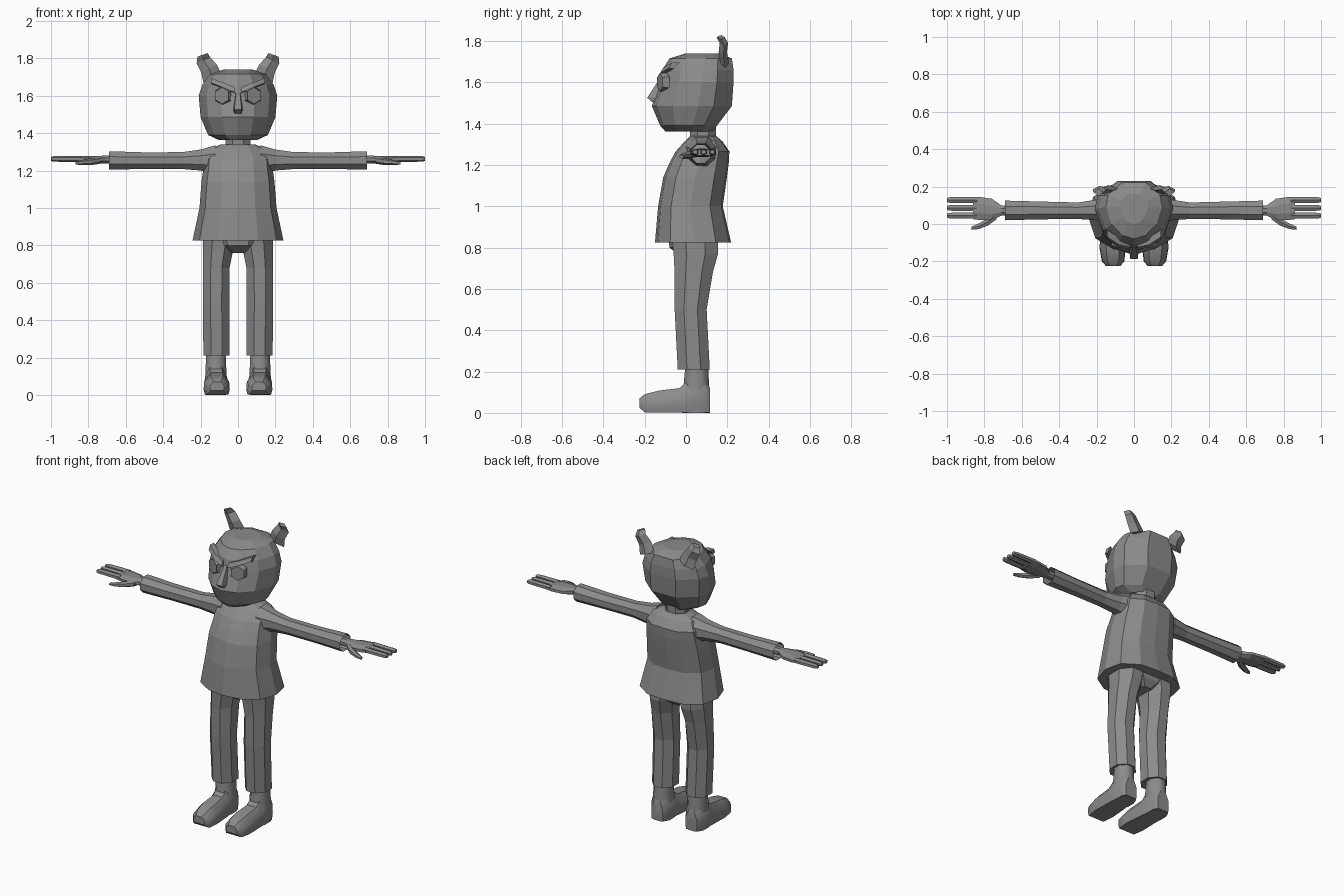
import bpy, bmesh, math
from mathutils import Vector, Matrix

if "Cube" in bpy.data.objects:
    bpy.data.objects.remove(bpy.data.objects["Cube"])

grey = bpy.data.materials.new("plain grey")
grey.diffuse_color = (0.26, 0.26, 0.26, 1)
grey.use_nodes = True
grey.node_tree.nodes["Principled BSDF"].inputs["Base Color"].default_value = grey.diffuse_color


def finish(name, bm, angle=0):
    bmesh.ops.recalc_face_normals(bm, faces=bm.faces)
    mesh = bpy.data.meshes.new(name)
    bm.to_mesh(mesh)
    bm.free()
    ob = bpy.data.objects.new(name, mesh)
    bpy.context.collection.objects.link(ob)
    mesh.materials.append(grey)
    if angle:
        bpy.ops.object.select_all(action='DESELECT')
        ob.select_set(True)
        bpy.context.view_layer.objects.active = ob
        bpy.ops.object.shade_smooth_by_angle(angle=math.radians(angle))
    return ob


def loft(name, rings, caps=(True, True), side=1, angle=0):
    """Skin a list of equal-length rings; side=-1 mirrors across x."""
    bm = bmesh.new()
    vs = [[bm.verts.new((p[0] * side, p[1], p[2])) for p in r] for r in rings]
    n = len(vs[0])
    for a, b in zip(vs, vs[1:]):
        for i in range(n):
            j = (i + 1) % n
            bm.faces.new((a[i], a[j], b[j], b[i]))
    if caps[0]:
        bm.faces.new(vs[0])
    if caps[1]:
        bm.faces.new(vs[-1])
    return finish(name, bm, angle)


def template_ring(half, z, w, yf, yb, cx=0):
    """Mirror a unit half outline and fit it to width w and depth yf..yb."""
    full = half + [(-x, y) for x, y in reversed(half) if x > 0]
    return [(cx + x * w, (yf + yb) / 2 + y * (yb - yf) / 2, z) for x, y in full]


def x_ring(x, y0, y1, z0, z1, n=8):
    """Polygon section across an arm-like part."""
    k = 1 / math.cos(math.pi / n)
    return [(x, (y0 + y1) / 2 + k * (y1 - y0) / 2 * math.cos(math.tau * (i + .5) / n),
             (z0 + z1) / 2 + k * (z1 - z0) / 2 * math.sin(math.tau * (i + .5) / n))
            for i in range(n)]


BODY = [(0, -1), (.45, -.92), (.85, -.6), (1, 0), (.9, .6), (.5, .95), (0, 1)]
HEAD = [(0, -1), (.42, -.87), (.8, -.48), (1, .15), (.93, .55), (.42, 1), (0, 1)]
OCT = [(.42, -1), (1, -.42), (1, .42), (.42, 1)]

# Tunic: z, half width, front, back
loft("tunic", [template_ring(BODY, *r) for r in (
    (.825, .243, -.15, .218), (1.0, .206, -.135, .178), (1.14, .195, -.11, .198),
    (1.21, .185, -.08, .207), (1.265, .18, -.05, .21), (1.315, .15, -.005, .175),
    (1.34, .09, .02, .145))])

# Neck
loft("neck", [template_ring(OCT, z, .068, .02, .145) for z in (1.32, 1.4)])

# Head
loft("head", [template_ring(HEAD, *r) for r in (
    (1.362, .1, -.1, .13), (1.39, .16, -.125, .15), (1.485, .2, -.165, .222),
    (1.6, .21, -.125, .23), (1.66, .19, -.115, .23), (1.715, .15, -.08, .222),
    (1.74, .075, .0, .16))])

# Nose: wedge with an overhanging tip
loft("nose", [[(-w, yb, z), (-w * .7, yf, z), (w * .7, yf, z), (w, yb, z)] for z, w, yf, yb in (
    (1.505, .024, -.165, -.12), (1.525, .028, -.188, -.12), (1.625, .014, -.122, -.09))])

# Pelvis joining the legs under the tunic
loft("pelvis", [template_ring(OCT, *r) for r in (
    (.76, .05, -.03, .12), (.8, .13, -.08, .15), (.9, .185, -.09, .16))])

for s, tag in ((1, "right"), (-1, "left")):
    # Eye: six-sided dome turned to follow the face
    bm = bmesh.new()
    turn = Matrix.Rotation(math.radians(22 * s), 4, 'Z') @ Matrix.Rotation(math.pi / 2, 4, 'X')
    bmesh.ops.create_cone(bm, cap_ends=True, segments=6, radius1=.056, radius2=.044, depth=.03,
                          matrix=Matrix.Translation((.08 * s, -.113, 1.6)) @ turn)
    front = max((f for f in bm.faces), key=lambda f: -f.calc_center_median().y)
    bmesh.ops.inset_individual(bm, faces=[front], thickness=.006, depth=-.008)
    finish(tag + "_eye", bm)

    # Brow: slanted bar, low towards the nose
    loft(tag + "_brow", [[(x, y, z), (x, y - .022, z + .004), (x, y - .008, z + .03), (x, y + .03, z + .03)]
                         for x, y, z in ((.02, -.115, 1.615), (.08, -.103, 1.64), (.145, -.06, 1.665))], side=s)

    # Ear: flat horn, leaning out and hooked at the tip
    loft(tag + "_ear", [[(x - w, y, z - t), (x, y - .022, z), (x + w, y, z + t), (x, y + .018, z)]
                        for x, y, z, w, t in ((.135, .19, 1.69, .05, -.02), (.155, .18, 1.745, .042, -.02),
                                              (.185, .185, 1.79, .036, -.016), (.19, .17, 1.818, .027, -.01))],
         side=s)

    # Sleeve: open at the cuff
    loft(tag + "_sleeve", [x_ring(*r) for r in (
        (.12, .0, .155, 1.18, 1.335), (.2, .02, .13, 1.2, 1.312), (.3, .027, .115, 1.208, 1.298),
        (.5, .025, .12, 1.208, 1.297), (.69, .02, .125, 1.205, 1.303))], caps=(True, False), side=s)

    # Hand: wrist and palm, then three fingers and a thumb
    loft(tag + "_hand", [x_ring(*r) for r in (
        (.64, .045, .1, 1.237, 1.28), (.71, .045, .1, 1.238, 1.28), (.76, .02, .135, 1.238, 1.277),
        (.83, .022, .145, 1.24, 1.278), (.862, .026, .145, 1.246, 1.274))], side=s)
    for i, y in enumerate((.045, .086, .128)):
        loft(f"{tag}_finger_{i + 1}", [x_ring(x, y - h, y + h, 1.262 - h * .85, 1.262 + h * .85, 6)
                                       for x, h in ((.84, .0165), (.93, .016), (.985, .015), (1.0, .011))], side=s)
    loft(tag + "_thumb", [x_ring(x, y - h, y + h, z - h * .8, z + h * .8, 6) for x, y, z, h in (
        (.735, .045, 1.255, .02), (.78, .012, 1.248, .02), (.83, -.012, 1.243, .015), (.868, -.022, 1.24, .009))],
        side=s)

    # Trouser leg
    loft(tag + "_trouser_leg", [template_ring(OCT, z, w, yf, yb, cx) for z, cx, w, yf, yb in (
        (.21, .115, .07, -.04, .115), (.5, .117, .071, -.055, .1), (.68, .116, .071, -.055, .13),
        (.77, .107, .08, -.06, .155), (.88, .095, .09, -.07, .155))], side=s)

    # Shoe: sections run from heel to toe, then a separate ankle shaft
    shoe = []
    for y, cx, w, top in ((.117, .118, .04, .12), (.09, .118, .058, .17), (.0, .118, .062, .15),
                          (-.03, .116, .064, .12), (-.13, .114, .07, .108), (-.2, .112, .06, .09),
                          (-.225, .112, .038, .07)):
        low = .025 if y < -.21 else 0.003
        shoe.append([(cx + dx * w, y, low + (top - low) * f) for dx, f in (
            (-.9, 0), (-1, .25), (-.95, .65), (-.5, 1), (.5, 1), (.95, .65), (1, .25), (.9, 0))])
    loft(tag + "_shoe", shoe, side=s, angle=35)
    loft(tag + "_ankle", [template_ring(OCT, z, w, yf, yb, .118) for z, w, yf, yb in (
        (.0, .055, -.02, .115), (.13, .056, -.012, .112), (.26, .05, .0, .105))], side=s, angle=50)
